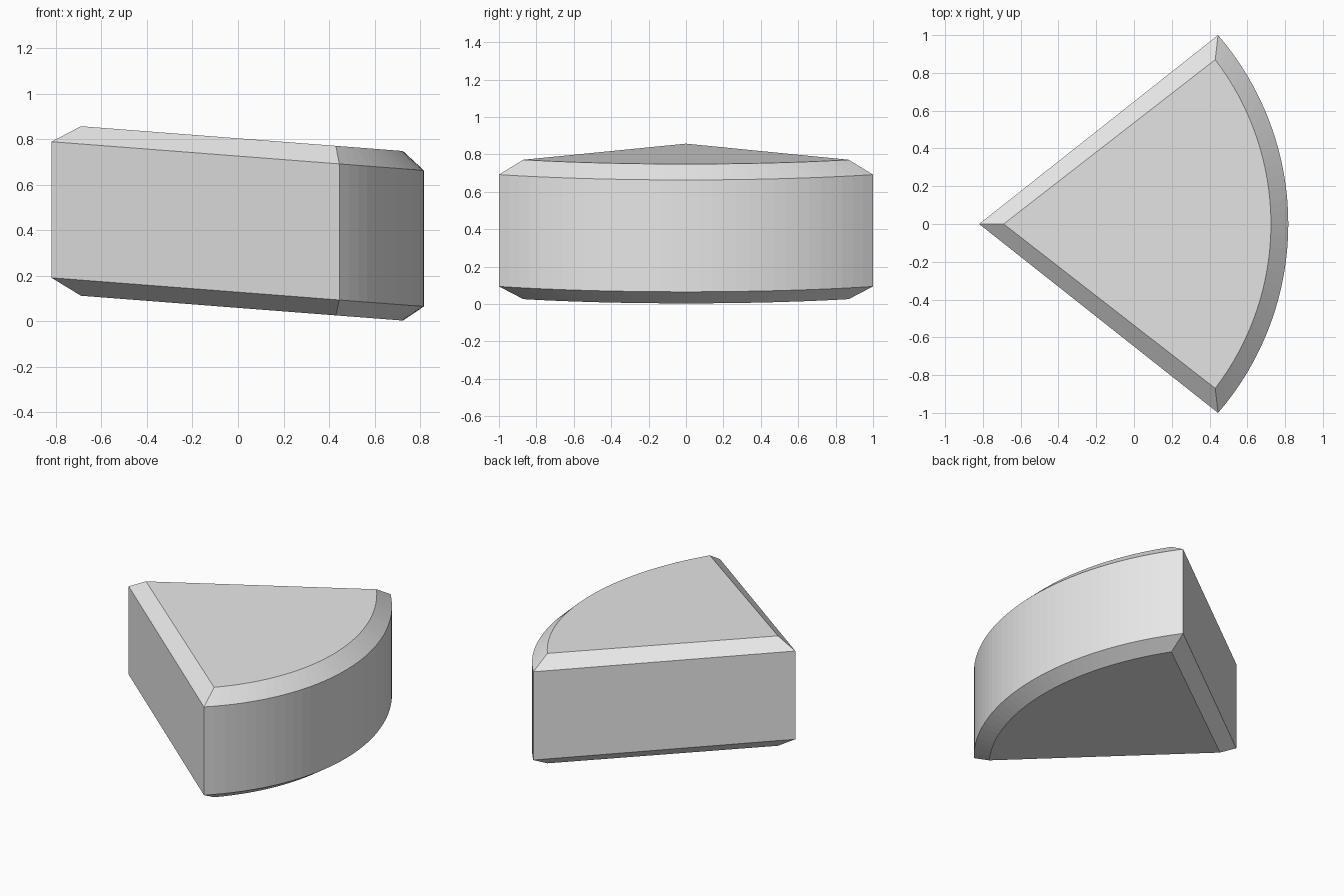
import bpy
import bmesh
import math

cube = bpy.data.objects.get("Cube")
if cube:
    bpy.data.objects.remove(cube, do_unlink=True)

SEGMENTS = 32
SLOPE = -0.077  # caps tilt down towards the curved side


def wedge_outline(apex_x, corner_x, half_width, mid_x):
    """Pointed sector: the apex followed by a circular arc."""
    sagitta = mid_x - corner_x
    radius = (half_width ** 2 + sagitta ** 2) / (2 * sagitta)
    centre = mid_x - radius
    sweep = math.asin(half_width / radius)
    points = [(apex_x, 0)]
    for i in range(SEGMENTS + 1):
        a = sweep * (2 * i / SEGMENTS - 1)
        points.append((centre + radius * math.cos(a), radius * math.sin(a)))
    return points


def add_ring(bm, outline, height):
    return [bm.verts.new((x, y, height + SLOPE * x)) for x, y in outline]


# Plain grey material
grey = bpy.data.materials.new("light grey")
grey.use_nodes = True
colour = (0.8, 0.8, 0.8, 1)
grey.diffuse_color = colour
grey.node_tree.nodes["Principled BSDF"].inputs["Base Color"].default_value = colour

# Wedge body: four stacked rings giving straight walls and chamfered rims
outer = wedge_outline(-0.82, 0.445, 1.0, 0.817)
inner = wedge_outline(-0.69, 0.43, 0.87, 0.725)
bm = bmesh.new()
rings = [add_ring(bm, outline, height) for outline, height in
         ((inner, 0.059), (outer, 0.128), (outer, 0.726), (inner, 0.804))]
for low, high in zip(rings, rings[1:]):
    for i in range(len(low)):
        j = (i + 1) % len(low)
        bm.faces.new((low[i], low[j], high[j], high[i]))

# Flat sloping caps
bm.faces.new(rings[0][::-1])
bm.faces.new(rings[-1])
bm.normal_update()

mesh = bpy.data.meshes.new("wedge_block")
bm.to_mesh(mesh)
bm.free()
mesh.materials.append(grey)
wedge = bpy.data.objects.new("wedge_block", mesh)
bpy.context.collection.objects.link(wedge)
